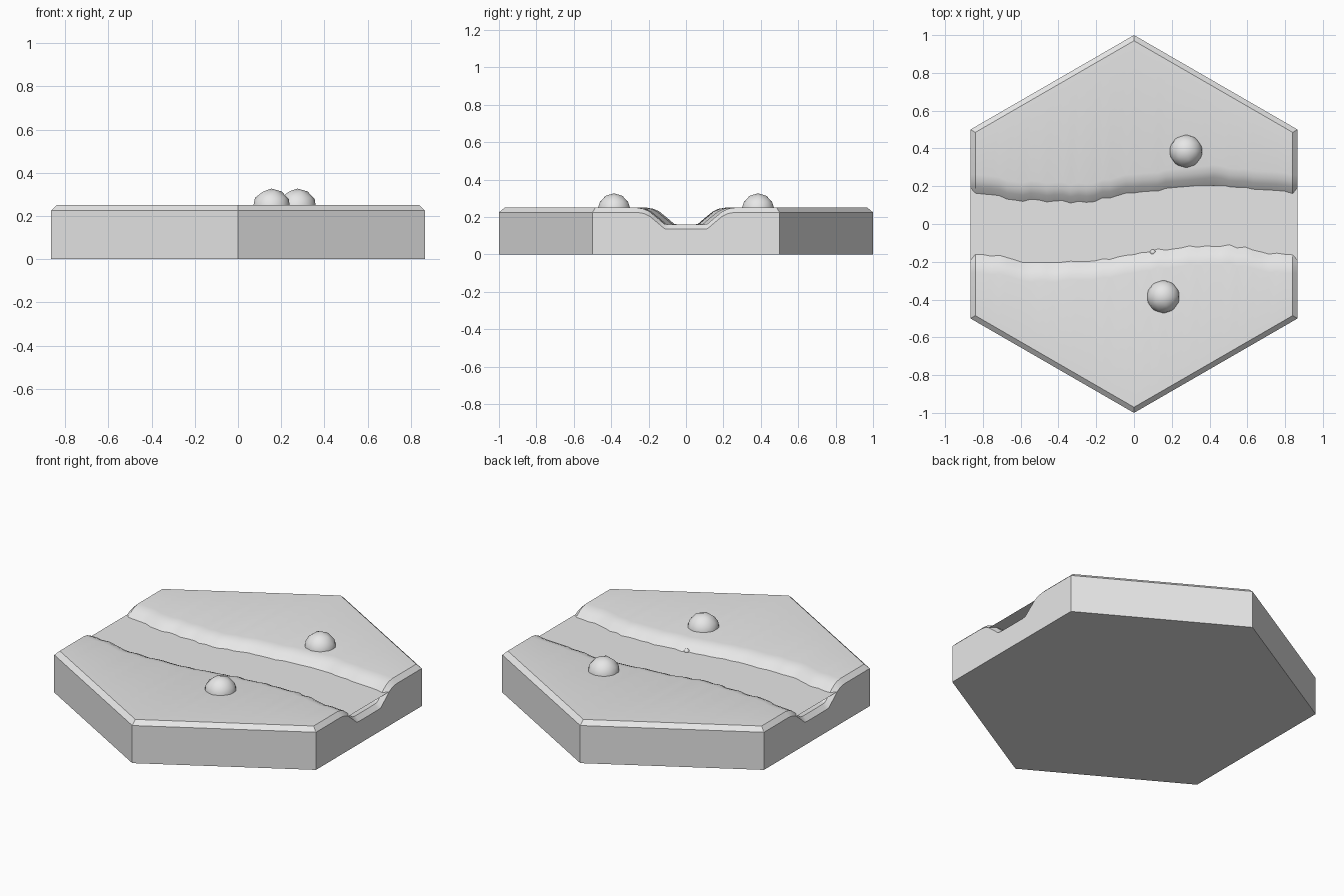
import bpy, bmesh, random
from math import sin, pi, sqrt

random.seed(4)
cube = bpy.data.objects.get("Cube")
if cube:
    bpy.data.objects.remove(cube)

HALF_X = sqrt(3) / 2      # flat sides of the hexagon
TOP, CHAMFER_X, CHAMFER_Z, INSET = 0.25, 0.026, 0.025, 0.03
WATER_Z = 0.203

stone = bpy.data.materials.new("plain_grey")
stone.use_nodes = True
grey = (0.8, 0.8, 0.8, 1)
stone.diffuse_color = grey
stone.node_tree.nodes["Principled BSDF"].inputs["Base Color"].default_value = grey


def add_object(name, bm, angle=None):
    bmesh.ops.recalc_face_normals(bm, faces=bm.faces)
    mesh = bpy.data.meshes.new(name)
    bm.to_mesh(mesh)
    bm.free()
    mesh.materials.append(stone)
    obj = bpy.data.objects.new(name, mesh)
    bpy.context.collection.objects.link(obj)
    if angle:
        bpy.ops.object.select_all(action='DESELECT')
        obj.select_set(True)
        bpy.context.view_layer.objects.active = obj
        bpy.ops.object.shade_smooth_by_angle(angle=angle)
    return obj


# Channel cross-section: distance from the river centre and height
BANK = [(0.26, 0.25), (0.225, 0.244), (0.195, 0.23), (0.15, 0.193),
        (0.115, 0.163), (0.09, 0.16)]
SECTION = [(-d, z) for d, z in BANK] + [(0, 0.16)] + [(d, z) for d, z in BANK[::-1]]


def column(x, wobble, drop=0):
    """One slice of the tile across the river, from front edge to back edge."""
    outer = 1 - abs(x) / sqrt(3)
    inner = outer if drop else outer - INSET
    rim = TOP - CHAMFER_Z
    edge_z = rim if drop else TOP
    centre = 0.046 * sin(pi * x / 0.8) * min(1, (HALF_X - abs(x)) * 6)
    pts = [(x, -outer, rim), (x, -inner, edge_z)]
    for d, z in SECTION:
        shift = wobble[0] if d < 0 else wobble[1]
        pts.append((x, centre + d + shift, z - drop))
    return pts + [(x, inner, edge_z), (x, outer, rim)]


# Hexagonal ground tile with a winding river channel
bm = bmesh.new()
inner_x = HALF_X - CHAMFER_X
steps = 40
xs = [inner_x * (2 * i / steps - 1) for i in range(steps + 1)]
wobbles = [[random.uniform(-0.008, 0.008) + 0.004 * sin(15 * x + k) for k in (0, 2)] for x in xs]
wobbles[0] = wobbles[-1] = (0, 0)
slices = [column(-HALF_X, (0, 0), CHAMFER_Z)]
slices += [column(x, w) for x, w in zip(xs, wobbles)]
slices.append(column(HALF_X, (0, 0), CHAMFER_Z))
grid = [[bm.verts.new(p) for p in s] for s in slices]
for a, b in zip(grid, grid[1:]):
    for i in range(len(a) - 1):
        bm.faces.new((a[i], b[i], b[i + 1], a[i + 1]))
bmesh.ops.remove_doubles(bm, verts=bm.verts, dist=0.0001)

# Vertical sides and flat base
rim_edges = [e for e in bm.edges if e.is_boundary]
walls = bmesh.ops.extrude_edge_only(bm, edges=rim_edges)["geom"]
for v in walls:
    if isinstance(v, bmesh.types.BMVert):
        v.co.z = 0
base_edges = [e for e in walls if isinstance(e, bmesh.types.BMEdge) and e.is_boundary]
bmesh.ops.contextual_create(bm, geom=base_edges)
add_object("hex_ground", bm, 0.5)

# Flat water sheet
bm = bmesh.new()
corners = [(-1, -1), (1, -1), (1, 1), (-1, 1)]
bm.faces.new([bm.verts.new((HALF_X * sx, 0.205 * sy, WATER_Z)) for sx, sy in corners])
add_object("river_water", bm)

# Boulders on the banks and a pebble at the waterline
for name, spot, radius in (("back_boulder", (0.275, 0.385, 0.237), 0.09),
                           ("front_boulder", (0.155, -0.385, 0.237), 0.09),
                           ("river_pebble", (0.1, -0.15, WATER_Z), 0.016)):
    bm = bmesh.new()
    bmesh.ops.create_icosphere(bm, subdivisions=2, radius=radius)
    bmesh.ops.translate(bm, verts=bm.verts, vec=spot)
    add_object(name, bm, 0.9)
